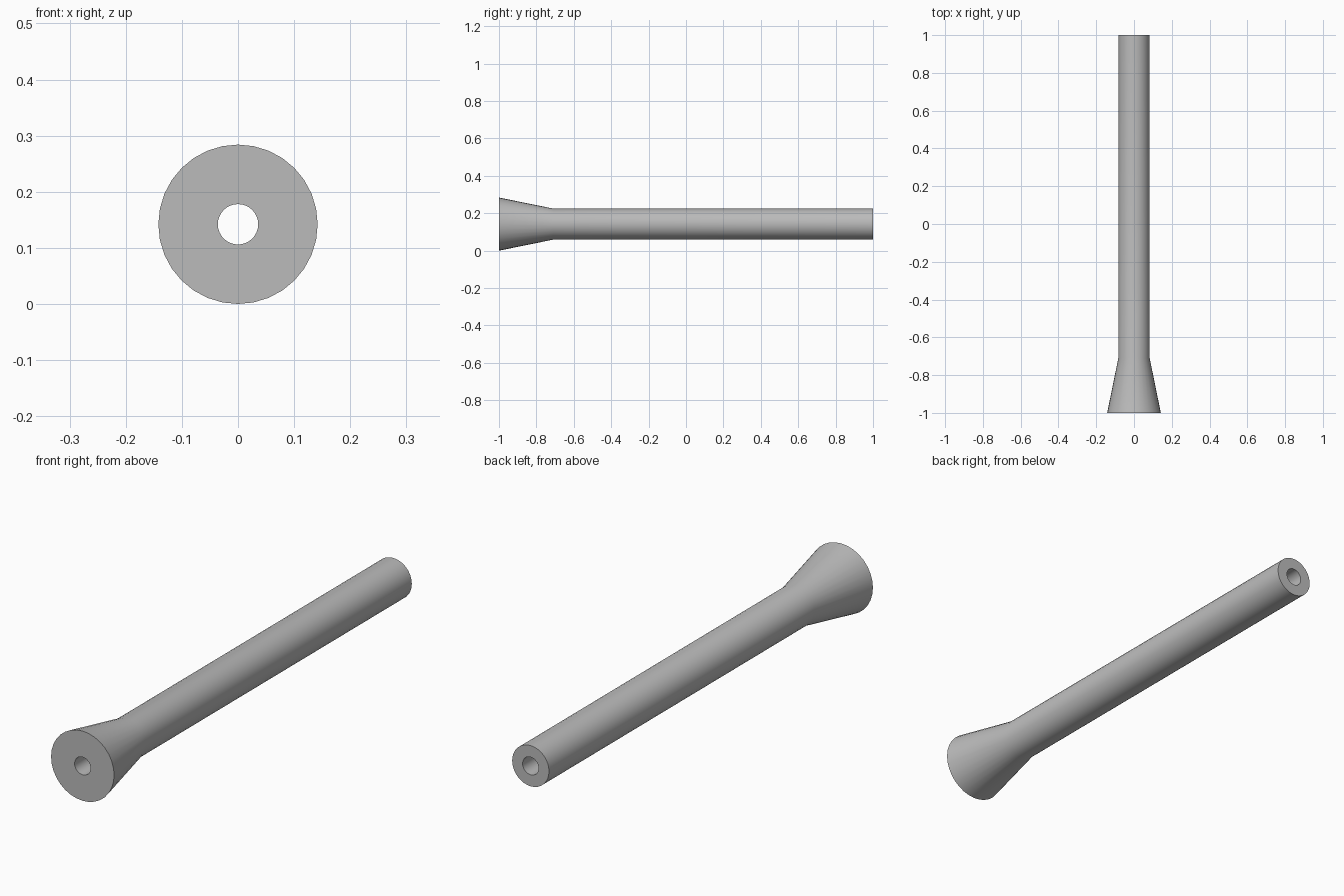
import bpy
import bmesh
import math
from mathutils import Matrix, Vector

cube = bpy.data.objects.get("Cube")
if cube:
    bpy.data.objects.remove(cube, do_unlink=True)

SIDES = 32
FLARE_R, TUBE_R, BORE_R = 0.142, 0.083, 0.036
FRONT, NECK, BACK = -1.0, -0.71, 1.0

# Plain grey material
grey = bpy.data.materials.new("plain grey")
grey.use_nodes = True
colour = (0.5, 0.5, 0.5, 1.0)
grey.diffuse_color = colour
grey.node_tree.nodes["Principled BSDF"].inputs["Base Color"].default_value = colour

# Closed wall profile (radius, y) revolved around the long axis
profile = [(BORE_R, FRONT), (FLARE_R, FRONT), (TUBE_R, NECK),
           (TUBE_R, BACK), (BORE_R, BACK)]
bm = bmesh.new()
verts = [bm.verts.new((0, y, r)) for r, y in profile]
edges = [bm.edges.new((v, verts[(i + 1) % len(verts)]))
         for i, v in enumerate(verts)]
bmesh.ops.spin(bm, geom=verts + edges, cent=(0, 0, 0), axis=(0, 1, 0),
               angle=math.tau, steps=SIDES, use_merge=True)
bmesh.ops.remove_doubles(bm, verts=bm.verts, dist=0.0001)
bmesh.ops.recalc_face_normals(bm, faces=bm.faces)
bmesh.ops.transform(bm, matrix=Matrix.Translation(Vector((0, 0, FLARE_R))),
                    verts=bm.verts)

mesh = bpy.data.meshes.new("flared_tube")
bm.to_mesh(mesh)
bm.free()
mesh.materials.append(grey)
tube = bpy.data.objects.new("flared_tube", mesh)
bpy.context.collection.objects.link(tube)

# Smooth walls with crisp end rims
bpy.ops.object.select_all(action="DESELECT")
tube.select_set(True)
bpy.context.view_layer.objects.active = tube
bpy.ops.object.shade_smooth_by_angle(angle=math.radians(30))
